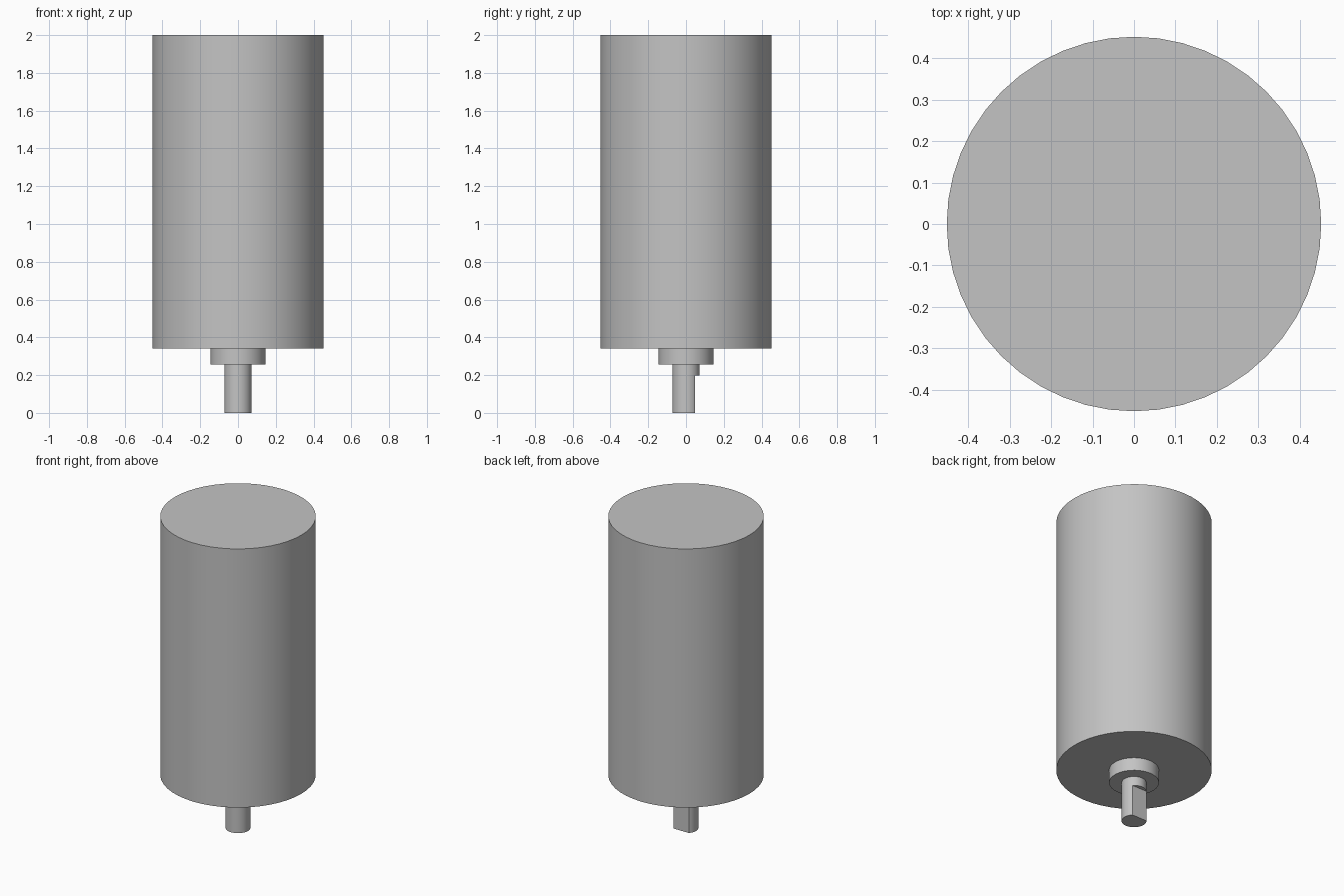
import bpy
import math

cube = bpy.data.objects.get("Cube")
if cube:
    bpy.data.objects.remove(cube, do_unlink=True)

# One plain metal colour
metal = bpy.data.materials.new("grey metal")
metal.use_nodes = True
grey = (0.55, 0.55, 0.55, 1)
metal.diffuse_color = grey
metal.node_tree.nodes["Principled BSDF"].inputs["Base Color"].default_value = grey


def cylinder(name, radius, bottom, top, sides=48):
    bpy.ops.mesh.primitive_cylinder_add(
        vertices=sides, radius=radius, depth=top - bottom,
        location=(0, 0, (bottom + top) / 2))
    ob = bpy.context.object
    ob.name = name
    ob.data.materials.append(metal)
    return ob


# Motor can, bearing boss below it and the output shaft; each is sunk into the part above
can = cylinder("motor_can", 0.452, 0.341, 2.0)
boss = cylinder("bearing_boss", 0.145, 0.257, 0.38)
shaft = cylinder("output_shaft", 0.072, 0.0, 0.30)

# Flat milled on the back of the shaft end
bpy.ops.mesh.primitive_cube_add(size=1, location=(0, 0.148, 0.048))
cutter = bpy.context.object
cutter.name = "shaft_flat_cutter"
cutter.scale = (0.3, 0.2, 0.3)
cutter.data.materials.append(metal)
cutter.hide_render = True

cut = shaft.modifiers.new("shaft flat", "BOOLEAN")
cut.operation = "DIFFERENCE"
cut.solver = "EXACT"
cut.object = cutter
bpy.context.view_layer.objects.active = shaft
bpy.ops.object.modifier_apply(modifier=cut.name)
bpy.data.objects.remove(cutter, do_unlink=True)

# Smooth round walls, crisp rims
for ob in (can, boss, shaft):
    bpy.ops.object.select_all(action="DESELECT")
    ob.select_set(True)
    bpy.context.view_layer.objects.active = ob
    bpy.ops.object.shade_smooth_by_angle(angle=math.radians(25))
